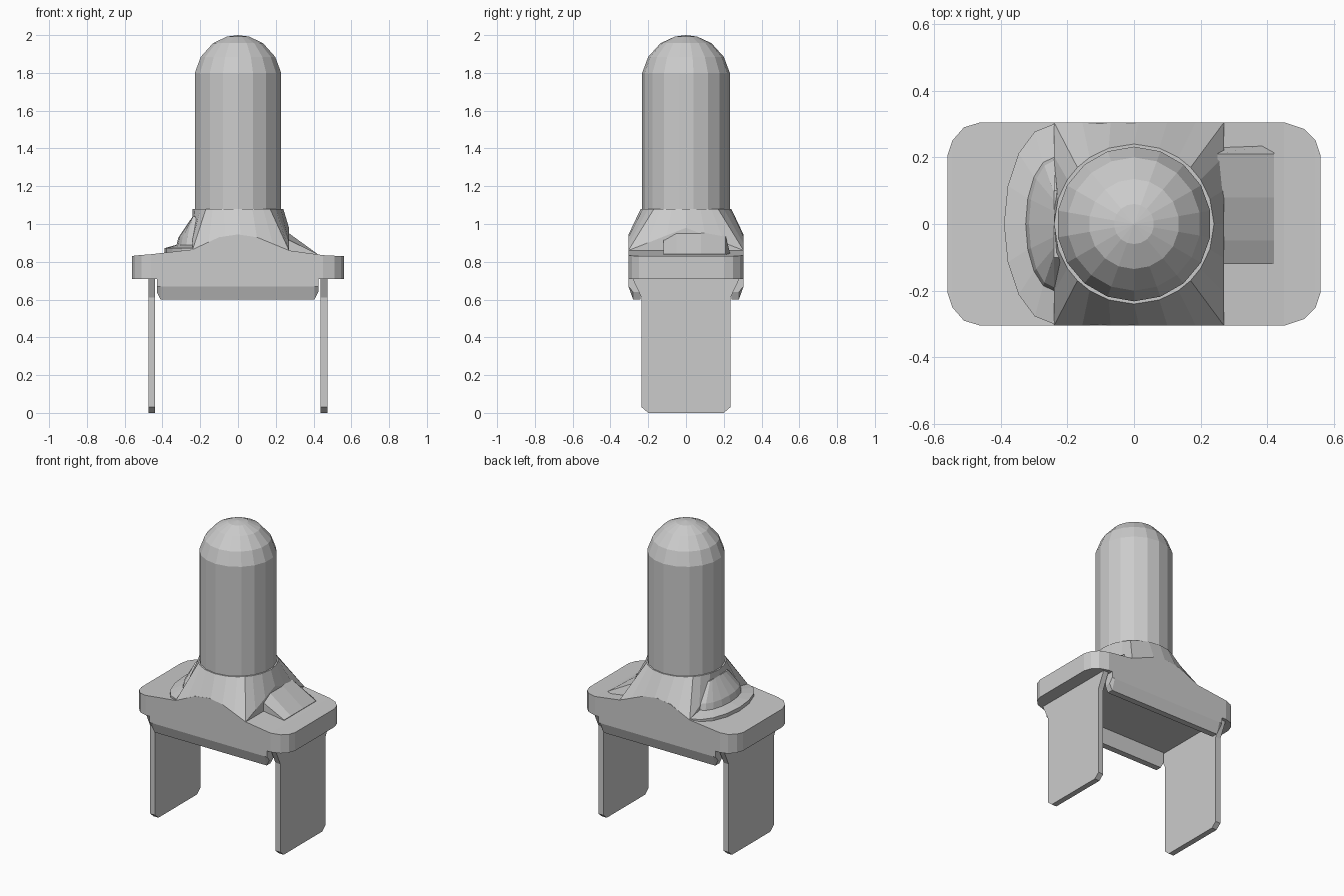
import bpy, bmesh, math

if "Cube" in bpy.data.objects:
    bpy.data.objects.remove(bpy.data.objects["Cube"])


def make(name, rings, closed=True):
    """Skin matching closed rings of points; cap both ends when closed."""
    bm = bmesh.new()
    vr = [[bm.verts.new(p) for p in r] for r in rings]
    n = len(vr[0])
    for a, b in zip(vr, vr[1:]):
        for i in range(n):
            j = (i + 1) % n
            bm.faces.new((a[i], a[j], b[j], b[i]))
    if closed:
        bm.faces.new(vr[0][::-1])
        bm.faces.new(vr[-1])
    bmesh.ops.remove_doubles(bm, verts=bm.verts, dist=1e-5)
    bmesh.ops.recalc_face_normals(bm, faces=bm.faces)
    me = bpy.data.meshes.new(name)
    bm.to_mesh(me)
    bm.free()
    ob = bpy.data.objects.new(name, me)
    bpy.context.collection.objects.link(ob)
    return ob


def lerp_table(x, table):
    for (x0, z0), (x1, z1) in zip(table, table[1:]):
        if x <= x1:
            return z0 + (z1 - z0) * (x - x0) / (x1 - x0)
    return table[-1][1]


# Flange: cross-sections along x (x, half width, top height)
sections = [(-.56, .205, .83), (-.545, .25, .833), (-.51, .29, .836), (-.46, .305, .84),
            (-.24, .305, .865), (-.1, .305, .93), (0, .305, .945), (.1, .305, .93),
            (.27, .305, .86), (.45, .305, .835), (.51, .285, .832), (.545, .25, .83),
            (.56, .205, .83)]
make("flange", [[(x, -w, .71), (x, w, .71), (x, w, h), (x, -w, h)] for x, w, h in sections])

# Body: square-to-round transition between flange and pin
arch = [(x, h) for x, w, h in sections]
K = 6
square = []
for s in range(4):
    for i in range(K):
        t = -1 + 2 * i / K
        square.append([(t, -1), (1, t), (-t, 1), (-1, -t)][s])
low, base, top = [], [], []
for u, v in square:
    x = .015 + .255 * u
    y = .305 * v
    if abs(v) == 1:
        z = lerp_table(x, arch)
    else:
        z = .86 + (.12 if u > 0 else .17) * (1 - abs(v))
    r = math.hypot(u, v)
    low.append((x, y, .75))
    base.append((x, y, z))
    top.append((.24 * u / r, .24 * v / r, 1.08))
make("body", [low, base, top])

# Pin: faceted cylinder with a domed end
N = 18
profile = [(.232, 1.0), (.232, 1.8), (.2, 1.885), (.135, 1.957), (.06, 1.992)]
rings = [[(r * math.cos(2 * math.pi * (i + .5) / N), r * math.sin(2 * math.pi * (i + .5) / N), z)
          for i in range(N)] for r, z in profile]
rings.append([(0, 0, 2.0)] * N)
make("pin", rings, closed=False)

# Left shoulder: stepped half-round fan
arcs = [(.15, .30, .83), (.15, .30, .872), (.085, .20, .89), (.075, .19, .93), (.0, .10, 1.04)]
fan = []
for depth, half, z in arcs:
    ring = [(-.24 - depth * math.sin(math.pi * i / 8), half * math.cos(math.pi * i / 8), z)
            for i in range(9)]
    fan.append(ring + [(-.20, -half, z), (-.20, half, z)])
make("left_shoulder", fan)

# Right shoulder: ramp down to the flange
ramp = [(-.12, .82), (-.12, .925), (-.05, .965), (.08, .965), (.21, .935), (.24, .82)]
make("right_shoulder", [[(.25, y, z) for y, z in ramp],
                        [(.42, y, .82 if z < .85 else .842) for y, z in ramp]])

# Legs: flat blades with clipped ends and flared roots
outline = [(.20, 0), (.235, .03), (.235, .61), (.285, .715)]
blade = outline + [(-y, z) for y, z in reversed(outline)]
for side, x0 in (("left", -.475), ("right", .437)):
    make(side + "_leg", [[(x, y, z) for y, z in blade] for x in (x0, x0 + .036)])

# Skirts: walls under the long sides of the flange
wall = [(.24, .72), (.305, .72), (.305, .67), (.28, .6), (.24, .6)]
for side, s in (("front", -1), ("back", 1)):
    make(side + "_skirt", [[(x, s * y, max(z, zmin)) for y, z in wall]
                           for x, zmin in ((-.43, .64), (-.41, .6), (.405, .6), (.425, .64))])
